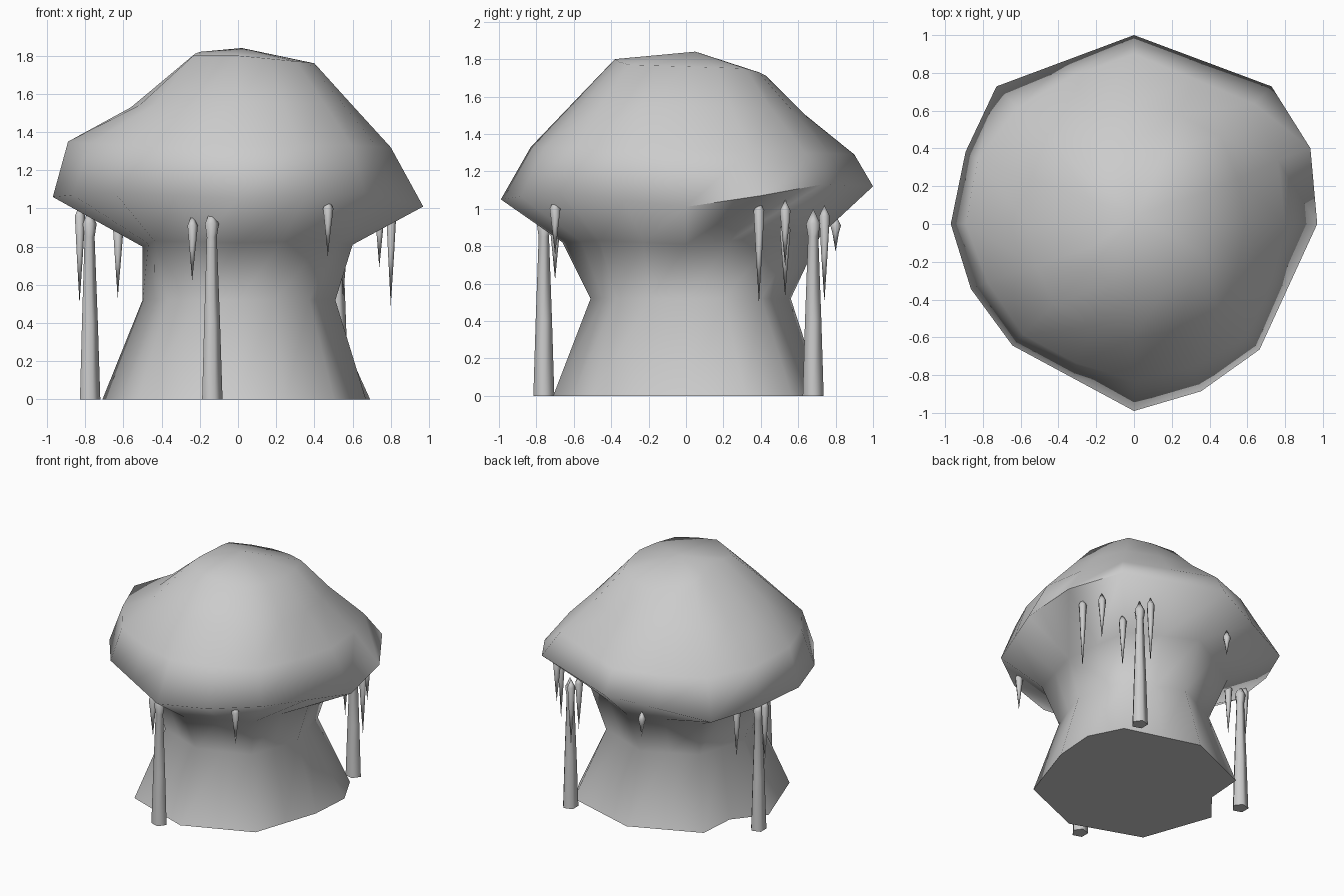
import bpy, bmesh, math

cube = bpy.data.objects.get("Cube")
if cube:
    bpy.data.objects.remove(cube)

stone = bpy.data.materials.new("grey stone")
stone.use_nodes = True
GREY = (0.6, 0.6, 0.6, 1)
stone.diffuse_color = GREY
stone.node_tree.nodes["Principled BSDF"].inputs["Base Color"].default_value = GREY


def ring(radii, heights, bulge=(1,) * 8):
    """Eight main corners with a bulged midpoint after each one."""
    if not isinstance(heights, list):
        heights = [heights] * 8
    corners = [(r * math.cos(i * math.pi / 4), r * math.sin(i * math.pi / 4), z)
               for i, (r, z) in enumerate(zip(radii, heights))]
    points = []
    for i, a in enumerate(corners):
        b = corners[(i + 1) % 8]
        k = bulge[i]
        points += [a, ((a[0] + b[0]) / 2 * k, (a[1] + b[1]) / 2 * k, (a[2] + b[2]) / 2)]
    return points


def loft(name, rings, bottom=None, top=None, angle=88):
    """Skin a stack of rings; each end is a point or a flat face."""
    bm = bmesh.new()
    loops = [[bm.verts.new(p) for p in r] for r in rings]
    n = len(loops[0])
    for low, high in zip(loops, loops[1:]):
        for i in range(n):
            j = (i + 1) % n
            bm.faces.new((low[i], low[j], high[j], high[i]))
    for loop, tip in ((loops[0], bottom), (loops[-1], top)):
        if tip:
            v = bm.verts.new(tip)
            for i in range(n):
                bm.faces.new((loop[i], loop[(i + 1) % n], v))
        else:
            bm.faces.new(loop)
    bmesh.ops.recalc_face_normals(bm, faces=bm.faces)
    mesh = bpy.data.meshes.new(name)
    bm.to_mesh(mesh)
    bm.free()
    mesh.materials.append(stone)
    obj = bpy.data.objects.new(name, mesh)
    bpy.context.collection.objects.link(obj)
    bpy.ops.object.select_all(action='DESELECT')
    obj.select_set(True)
    bpy.context.view_layer.objects.active = obj
    bpy.ops.object.shade_smooth_by_angle(angle=math.radians(angle))


def circle(x, y, z, r, sides=5):
    return [(x + r * math.cos(math.tau * i / sides), y + r * math.sin(math.tau * i / sides), z)
            for i in range(sides)]


# Pedestal and overhanging cap, from the ground up
loft("rock_body", [
    ring([.67, .80, .73, .72, .71, .74, .71, .71], 0, (1.12, 1, 1, .87, 1, 1, 1, 1)),
    ring([.51, .57, .56, .53, .50, .52, .51, .53], .52),
    ring([.60, .68, .72, .66, .50, .62, .66, .65], [.81, .85, .86, .82, .8, .83, .82, .83]),
    ring([.97, 1.03, 1, 1.03, .97, .91, .99, .94],
         [1.01, 1.13, 1.12, 1.0, 1.06, 1.08, 1.05, 1.08],
         (1.1, 1, 1, 1.05, 1.07, 1, 1.07, 1)),
    ring([.80, .90, .90, .87, .89, .83, .83, .84], [1.32, 1.3, 1.29, 1.27, 1.35, 1.33, 1.33, 1.33],
         (1.06, 1, 1.04, 1.1, 1.05, 1.04, 1.06, 1.04)),
    ring([.59, .65, .64, .62, .56, .60, .61, .64], [1.55, 1.53, 1.5, 1.54, 1.53, 1.55, 1.56, 1.55], (1.05,) * 8),
    ring([.40, .45, .43, .34, .20, .33, .38, .43], [1.76, 1.75, 1.71, 1.77, 1.82, 1.8, 1.8, 1.77], (1.04,) * 8),
], top=(.02, .05, 1.84))

# Dripstone columns reaching the ground
for name, x, y in (("front", -.14, -.76), ("right", -.78, .23), ("back", .52, .68)):
    loft(name + "_column", [circle(x, y, z, r) for z, r in
                            ((0, .059), (.4, .046), (.85, .029), (.92, .04))],
         top=(x, y, 1))

# Hanging stalactites: x, y, tip height, top height
drips = [(-.24, -.70, .62, .97), (.47, -.70, .75, 1.06), (.80, .39, .49, 1.05),
         (.74, .53, .69, 1.05), (.55, .53, .53, .95), (.47, .74, .5, 1.02),
         (-.18, .80, .77, .97), (-.83, .22, .5, 1.02), (-.63, .28, .53, .95)]
for i, (x, y, tip, top) in enumerate(drips):
    loft(f"stalactite_{i + 1}",
         [circle(x, y, (tip + top) / 2, .018), circle(x, y, top - .06, .03)],
         bottom=(x, y, tip), top=(x, y, top))
